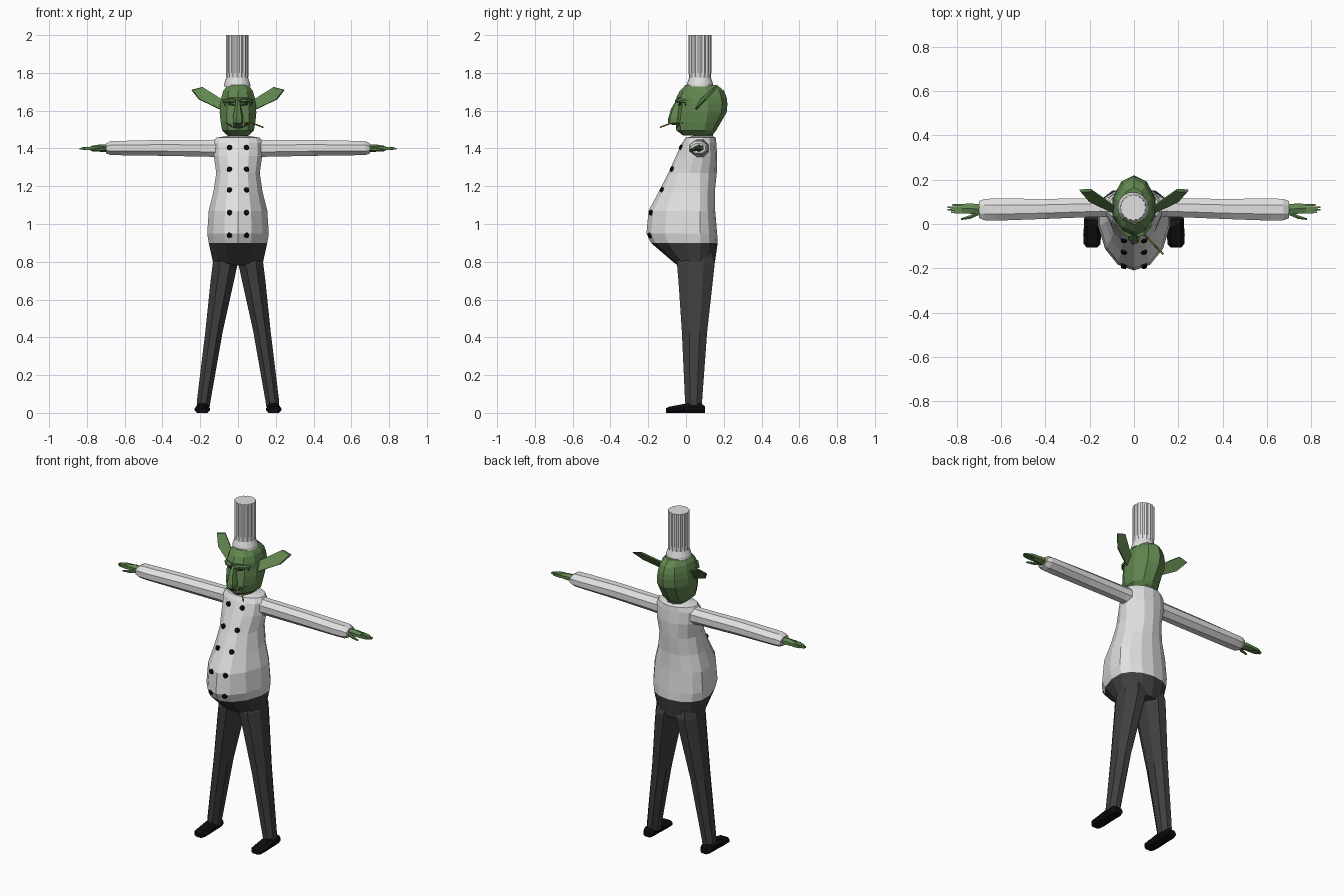
import bpy, bmesh, math
from mathutils import Vector
from mathutils.bvhtree import BVHTree

if "Cube" in bpy.data.objects:
    bpy.data.objects.remove(bpy.data.objects["Cube"])


def mat(name, r, g, b):
    m = bpy.data.materials.new(name)
    m.diffuse_color = (r, g, b, 1)
    m.use_nodes = True
    m.node_tree.nodes["Principled BSDF"].inputs["Base Color"].default_value = m.diffuse_color
    return m


COAT = mat("coat white", 0.75, 0.75, 0.75)
SKIN = mat("skin green", 0.12, 0.24, 0.08)
PANTS = mat("trouser grey", 0.05, 0.05, 0.05)
BLACK = mat("black", 0.004, 0.004, 0.004)
FACE = mat("dark face line", 0.01, 0.02, 0.008)
TOOTH = mat("tooth white", 0.7, 0.7, 0.6)
STRAW = mat("straw yellow", 0.35, 0.25, 0.03)


def finish(name, bm, mats, rule=None):
    bmesh.ops.recalc_face_normals(bm, faces=bm.faces)
    me = bpy.data.meshes.new(name)
    if rule:
        for f in bm.faces:
            f.material_index = rule(f.calc_center_median())
    bm.to_mesh(me)
    tree = BVHTree.FromBMesh(bm)
    bm.free()
    for m in mats:
        me.materials.append(m)
    ob = bpy.data.objects.new(name, me)
    bpy.context.collection.objects.link(ob)
    return tree


def loft(name, rings, mats, rule=None):
    """Skin a list of equal-length point rings and cap both ends."""
    bm = bmesh.new()
    vr = [[bm.verts.new(p) for p in r] for r in rings]
    n = len(vr[0])
    for a, b in zip(vr, vr[1:]):
        for i in range(n):
            j = (i + 1) % n
            bm.faces.new((a[i], a[j], b[j], b[i]))
    bm.faces.new(vr[0])
    bm.faces.new(vr[-1])
    return finish(name, bm, mats, rule)


def oval(n, phase=0.0):
    for i in range(n):
        a = 2 * math.pi * i / n + phase
        yield math.cos(a), math.sin(a)


def zring(z, hw, yf, yb, yc=None, cx=0.0, n=12, phase=math.pi / 12):
    """Horizontal ring with different front and back depth."""
    yc = (yf + yb) / 2 if yc is None else yc
    k = 1 / math.cos(math.pi / n) if phase else 1
    return [(cx + c * hw * k, yc + s * k * ((yb - yc) if s > 0 else (yc - yf)), z)
            for c, s in oval(n, phase)]


def xring(x, y, z, ry, rz, n=8, s=1):
    k = 1 / math.cos(math.pi / n)
    return [(s * x, y + c * ry * k, z + d * rz * k) for c, d in oval(n, math.pi / n)]


# Torso: belly coat above, trouser seat below
torso = [(0.78, .115, -.04, .145), (0.795, .132, -.06, .15), (0.90, .155, -.18, .165),
         (0.95, .163, -.203, .162), (1.07, .155, -.192, .152), (1.17, .13, -.14, .15),
         (1.27, .115, -.09, .16), (1.36, .128, -.05, .163), (1.43, .13, -.018, .158),
         (1.457, .115, 0, .155), (1.466, .06, .04, .14)]
body = loft("torso", [zring(z, w, f, b, .05 if z < 1.3 else .07, n=14, phase=math.pi / 14)
                      for z, w, f, b in torso], [COAT, PANTS],
            lambda c: 1 if c.z < 0.895 else 0)

# Neck and head
loft("neck", [zring(1.44, .05, .04, .14, n=8), zring(1.53, .05, .04, .14, n=8)], [SKIN])
head = loft("head", [zring(z, w, f, b, .07, n=10, phase=math.pi / 10) for z, w, f, b in [
    (1.468, .055, -.01, .135), (1.495, .084, -.045, .155), (1.54, .092, -.05, .18),
    (1.59, .097, -.042, .208), (1.635, .094, -.036, .212), (1.67, .088, -.045, .208),
    (1.705, .078, -.028, .195), (1.735, .055, .0, .16)]], [SKIN])
loft("nose", [zring(z, w, f, -.02, n=6) for z, w, f in [
    (1.655, .010, -.05), (1.61, .016, -.076), (1.56, .025, -.09), (1.535, .024, -.09),
    (1.525, .012, -.07)]], [SKIN])


def on(tree, x, z, off=0.004):
    hit = tree.ray_cast(Vector((x, -1, z)), Vector((0, 1, 0)))
    return Vector((x, hit[0].y - off, z)), hit[1]


def strip(name, cols, m):
    """Thin face marking laid on the head; cols are (x, low z, high z)."""
    bm = bmesh.new()
    vs = [(bm.verts.new(on(head, x, a)[0]), bm.verts.new(on(head, x, b)[0])) for x, a, b in cols]
    for p, q in zip(vs, vs[1:]):
        bm.faces.new((p[0], q[0], q[1], p[1]))
    finish(name, bm, [m])


# Grin
strip("mouth", [(x, 1.504 + 7 * x * x, 1.521 + 4 * x * x)
                for x in (-.07, -.05, -.03, -.01, .01, .03, .05, .07)], FACE)

for s, side in ((1, "left"), (-1, "right")):
    # Eye line, brow and fang
    strip(side + "_eye", [(s * .018, 1.624, 1.634), (s * .045, 1.628, 1.643),
                          (s * .075, 1.624, 1.636)], FACE)
    loft(side + "_brow", [xring(.012, -.04, 1.652, .018, .008, 6, s),
                          xring(.045, -.036, 1.655, .016, .01, 6, s),
                          xring(.08, .0, 1.648, .012, .006, 6, s)], [SKIN])
    p = on(head, s * .03, 1.52, .006)[0]
    loft(side + "_fang", [zring(p.z - .008, .001, p.y - .002, p.y + .002, cx=p.x, n=6),
                          zring(p.z + .012, .006, p.y - .003, p.y + .004, cx=p.x, n=6)], [TOOTH])

    # Pointed ear
    ear = [(.08, .045, 1.60), (.205, .105, 1.66), (.244, .15, 1.710), (.19, .152, 1.724),
           (.08, .075, 1.655)]
    loft(side + "_ear", [[(s * (x + d * .6), y + d, z) for x, y, z in ear] for d in (-.006, .006)],
         [SKIN])

    # Sleeve
    loft(side + "_sleeve", [xring(*r, s=s) for r in [
        (.09, .075, 1.40, .045, .05), (.15, .075, 1.40, .042, .044), (.40, .068, 1.403, .045, .042),
        (.62, .065, 1.402, .05, .038), (.675, .065, 1.402, .048, .037),
        (.70, .065, 1.40, .038, .025)]], [COAT])

    # Hand with four fingers and a thumb
    loft(side + "_palm", [xring(*r, n=6, s=s) for r in [
        (.68, .067, 1.40, .021, .016), (.73, .069, 1.402, .023, .017),
        (.775, .069, 1.401, .022, .011)]], [SKIN])
    for i, end in enumerate((.825, .84, .84, .82)):
        y = .053 + i * .011
        loft(side + "_finger", [xring(.765, y, 1.401, .005, .009, 4, s),
                                xring(end - .02, y, 1.400, .005, .007, 4, s),
                                xring(end, y, 1.398, .003, .003, 4, s)], [SKIN])
    loft(side + "_thumb", [xring(.70, .05, 1.397, .01, .009, 6, s),
                           xring(.74, .031, 1.393, .008, .008, 6, s),
                           xring(.78, .022, 1.39, .004, .004, 6, s)], [SKIN])

    # Trouser leg
    loft(side + "_leg", [zring(z, w, f, b, cx=s * x, n=8, phase=math.pi / 8) for z, x, w, f, b in [
        (.03, .183, .033, .0, .082), (.06, .182, .036, -.005, .085), (.43, .127, .046, -.022, .112),
        (.70, .083, .062, -.04, .142), (.79, .068, .066, -.048, .152),
        (.84, .065, .06, -.03, .14)]], [PANTS])

    # Shoe
    loft(side + "_shoe", [[(s * .189 + c * w, y, h * t) for c, t in (
        (-.7, 0), (.7, 0), (1, .3), (1, .6), (.6, 1), (-.6, 1), (-1, .6), (-1, .3))]
        for y, w, h in [(.10, .024, .035), (.08, .034, .05), (.0, .036, .05),
                        (-.05, .04, .04), (-.09, .038, .033), (-.106, .024, .024)]], [BLACK])

    # Buttons down the coat front
    for z in (1.405, 1.29, 1.18, 1.06, .94):
        p, nrm = on(body, s * .045, z, 0)
        bm = bmesh.new()
        rot = nrm.to_track_quat('Z', 'Y').to_matrix().to_4x4()
        rot.translation = p + nrm * .003
        bmesh.ops.create_cone(bm, cap_ends=True, segments=8, radius1=.016, radius2=.012,
                              depth=.014, matrix=rot)
        finish(side + "_button", bm, [BLACK])

# Pleated tall hat
hat = [(1.728, .07, 0), (1.745, .068, 0), (1.775, .058, .002), (1.80, .060, .005), (2.0, .060, .005)]
loft("tall_hat", [[(-.004 + c * (r - d * (i % 2)), .074 + q * (r - d * (i % 2)), z)
                   for i, (c, q) in enumerate(oval(32))] for z, r, d in hat], [COAT])

# Straw held in the mouth
a, b = Vector((.035, -.035, 1.535)), Vector((.132, -.137, 1.512))
loft("straw", [[p + Vector((c * .003, c * .003, q * .004)) for c, q in oval(6)]
               for p in (a, a.lerp(b, .5) + Vector((0, 0, .008)), b)], [STRAW])
